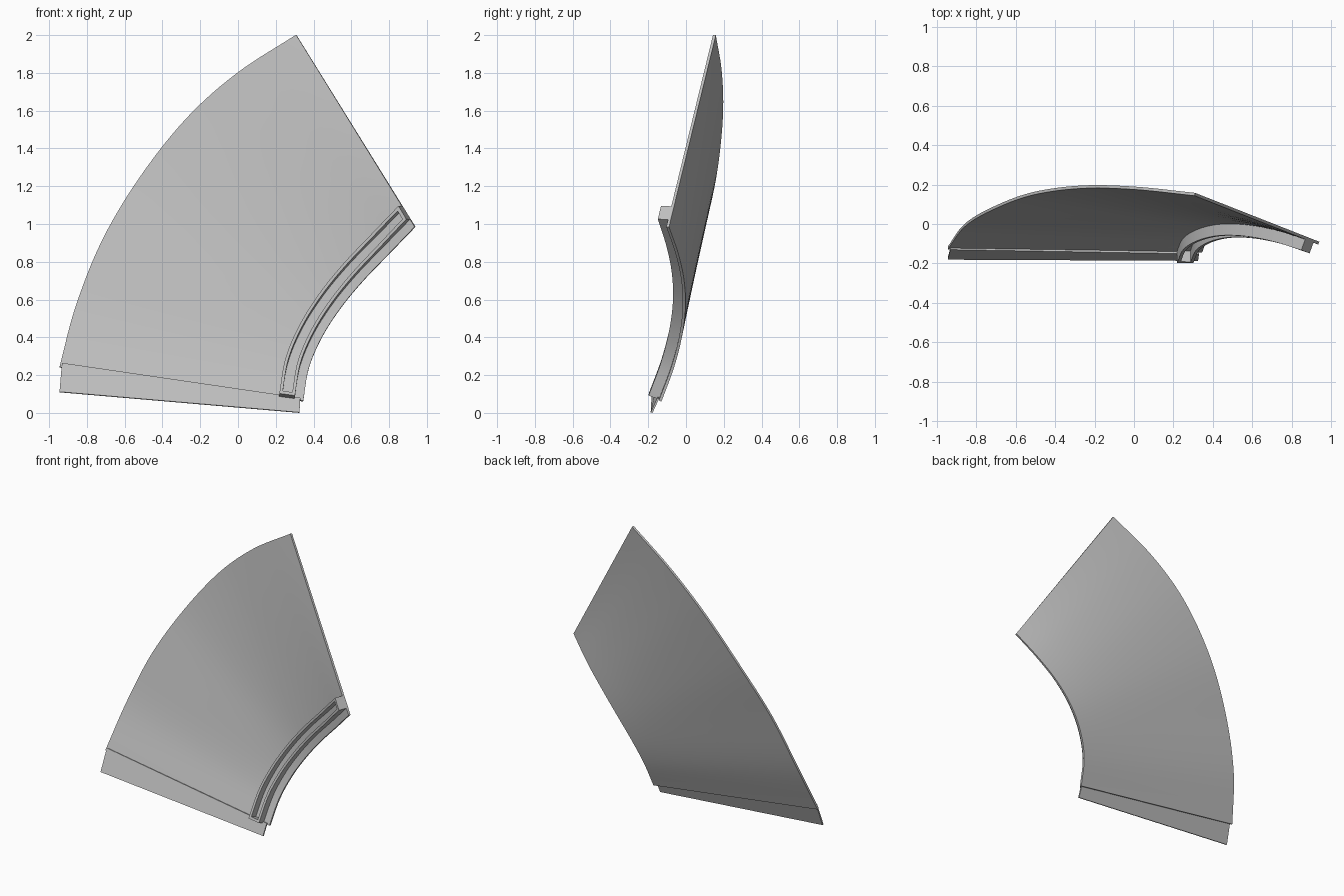
import bpy, bmesh
from mathutils import Vector

cube = bpy.data.objects.get("Cube")
if cube:
    bpy.data.objects.remove(cube)

STEPS = 36
THICK = 0.015

grey = bpy.data.materials.new("light_grey")
grey.use_nodes = True
grey.diffuse_color = (0.52, 0.52, 0.52, 1)
grey.node_tree.nodes["Principled BSDF"].inputs["Base Color"].default_value = (0.52, 0.52, 0.52, 1)

# Back-face edge curves of the curved panel, paired along its length
OUTER = [Vector(p) for p in [
    (-.945, -.115, .24), (-.86, 0, .56), (-.72, .085, .91), (-.52, .16, 1.245),
    (-.27, .195, 1.56), (0, .19, 1.8), (.31, .158, 2)]]
INNER = [Vector(p) for p in [
    (.345, -.13, .06), (.375, -.065, .235), (.445, -.022, .4), (.545, -.003, .555),
    (.665, -.01, .7), (.8, -.04, .84), (.94, -.09, .985)]]


def spline(pts, t):
    """Smooth curve through the points, t from 0 to 1."""
    n = len(pts) - 1
    i = min(int(t * n), n - 1)
    u = t * n - i
    b, c = pts[i], pts[i + 1]
    a = pts[i - 1] if i else b * 2 - c
    d = pts[i + 2] if i + 2 <= n else c * 2 - b
    return (b * 2 + (c - a) * u + (a * 2 - b * 5 + c * 4 - d) * u ** 2
            + (b * 3 - a - c * 3 + d) * u ** 3) / 2


def surface(t, dist, height):
    """Point at a distance from the inner edge, raised off the back face."""
    inner, outer = spline(INNER, t), spline(OUTER, t)
    across = (outer - inner).normalized()
    lo, hi = max(t - .01, 0), min(t + .01, 1)
    f = dist / (outer - inner).length
    along = (spline(INNER, hi).lerp(spline(OUTER, hi), f)
             - spline(INNER, lo).lerp(spline(OUTER, lo), f))
    normal = along.cross(across).normalized()
    if normal.y > 0:
        normal.negate()
    return inner + across * dist + normal * height


def finish(name, bm):
    bmesh.ops.recalc_face_normals(bm, faces=bm.faces)
    mesh = bpy.data.meshes.new(name)
    bm.to_mesh(mesh)
    bm.free()
    mesh.materials.append(grey)
    obj = bpy.data.objects.new(name, mesh)
    bpy.context.collection.objects.link(obj)
    bpy.ops.object.select_all(action='DESELECT')
    obj.select_set(True)
    bpy.context.view_layer.objects.active = obj
    bpy.ops.object.shade_smooth_by_angle(angle=0.6)
    return obj


def slab(name, d0, d1, h0, h1, t0=0, t1=1, steps=STEPS, cols=1):
    """Sweep a rectangular section along the panel; d1=None reaches the outer edge."""
    bm = bmesh.new()
    rings = []
    for i in range(steps + 1):
        t = t0 + (t1 - t0) * i / steps
        end = d1 if d1 is not None else (spline(OUTER, t) - spline(INNER, t)).length
        ds = [d0 + (end - d0) * j / cols for j in range(cols + 1)]
        section = [(d, h0) for d in ds] + [(d, h1) for d in reversed(ds)]
        rings.append([bm.verts.new(surface(t, d, h)) for d, h in section])
    n = len(rings[0])
    for a, b in zip(rings, rings[1:]):
        for k in range(n):
            bm.faces.new((a[k], a[(k + 1) % n], b[(k + 1) % n], b[k]))
    for ring in (rings[0], rings[-1]):
        for j in range(cols):
            bm.faces.new((ring[j], ring[j + 1], ring[n - 2 - j], ring[n - 1 - j]))
    return finish(name, bm)


# Main curved panel
slab("curved_panel", 0, None, 0, THICK, cols=10)

# Raised rectangular frame following the inner edge
RIB_TOP = THICK + 0.058
slab("rail_inner_rib", .047, .063, THICK - .005, RIB_TOP)
slab("rail_outer_rib", .114, .130, THICK - .005, RIB_TOP)
slab("rail_lower_cap", .060, .117, THICK - .005, RIB_TOP, 0, .014, 1)
slab("rail_upper_cap", .060, .117, THICK - .005, RIB_TOP, .986, 1, 1)

# Flat flap under the lower edge
bm = bmesh.new()
front = [Vector(p) for p in [(-.932, -.13, .265), (.33, -.152, .08),
                             (.325, -.187, .003), (-.945, -.181, .112)]]
back = [p + Vector((0, .01, -.003)) for p in front]
fv = [bm.verts.new(p) for p in front]
bv = [bm.verts.new(p) for p in back]
bm.faces.new(fv)
bm.faces.new(bv)
for k in range(4):
    m = (k + 1) % 4
    bm.faces.new((fv[k], fv[m], bv[m], bv[k]))
finish("lower_flap", bm)
